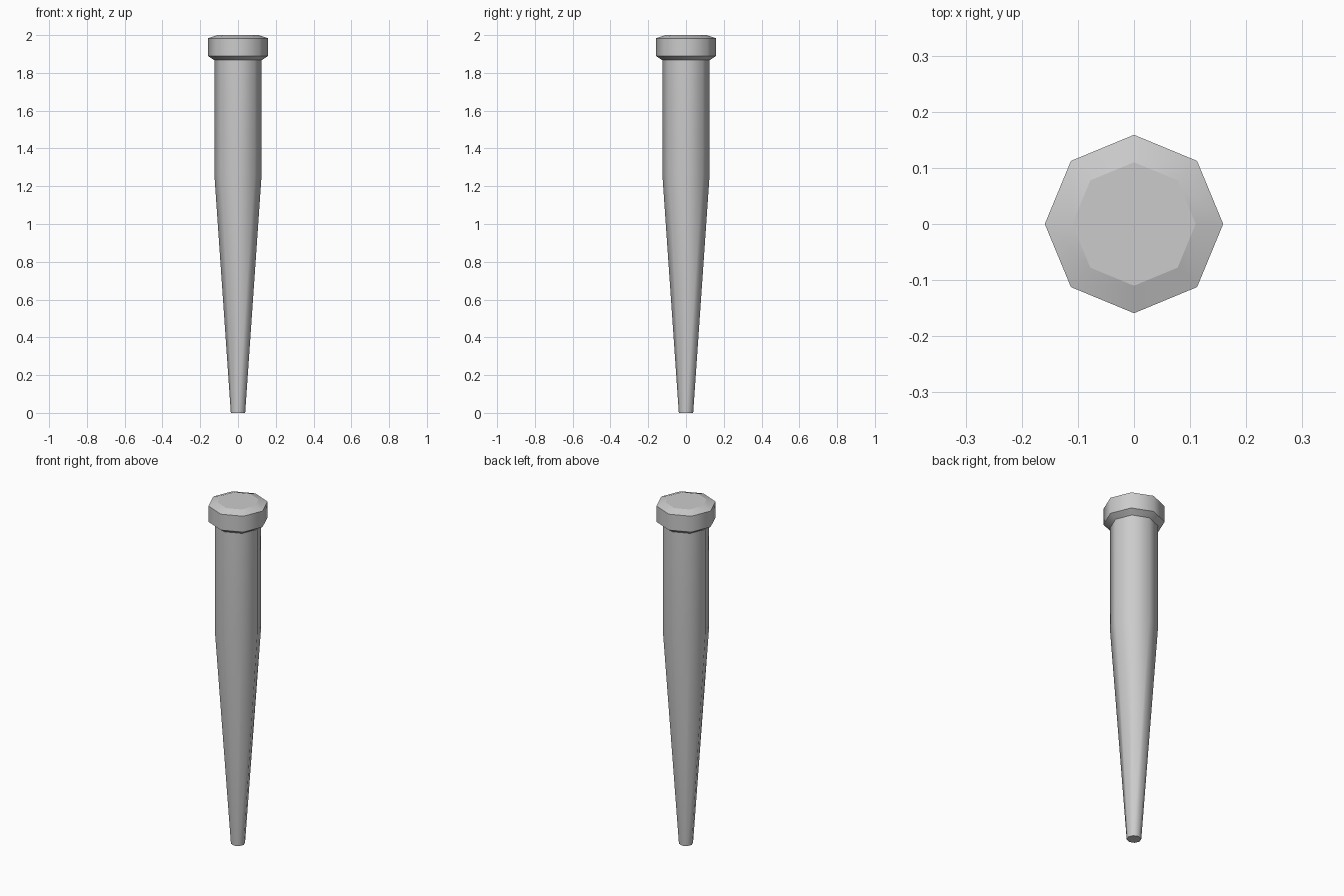
import bpy, bmesh, math

if "Cube" in bpy.data.objects:
    bpy.data.objects.remove(bpy.data.objects["Cube"])

SIDES = 8


def lathe(name, profile):
    """Closed eight-sided solid from (radius, z) rings, bottom to top."""
    bm = bmesh.new()
    rings = []
    for r, z in profile:
        rings.append([bm.verts.new((r * math.cos(i * math.tau / SIDES),
                                    r * math.sin(i * math.tau / SIDES), z))
                      for i in range(SIDES)])
    for low, high in zip(rings, rings[1:]):
        for i in range(SIDES):
            j = (i + 1) % SIDES
            bm.faces.new((low[i], low[j], high[j], high[i]))
    bm.faces.new(rings[0][::-1])
    bm.faces.new(rings[-1])
    mesh = bpy.data.meshes.new(name)
    bm.to_mesh(mesh)
    bm.free()
    obj = bpy.data.objects.new(name, mesh)
    bpy.context.collection.objects.link(obj)
    # Smooth around the sides, crisp at the rims and flat on the caps
    bpy.ops.object.select_all(action='DESELECT')
    obj.select_set(True)
    bpy.context.view_layer.objects.active = obj
    bpy.ops.object.shade_smooth_by_angle(angle=math.radians(50))
    for p in mesh.polygons:
        if abs(p.normal.z) > 0.99:
            p.use_smooth = False
    return obj


# Tapered shaft: narrow tip, straight upper section
lathe("stake_shaft", [(0.038, 0), (0.125, 1.26), (0.125, 1.867)])

# Chamfered head
lathe("stake_head", [(0.125, 1.867), (0.159, 1.89), (0.159, 1.983), (0.11, 2.0)])
